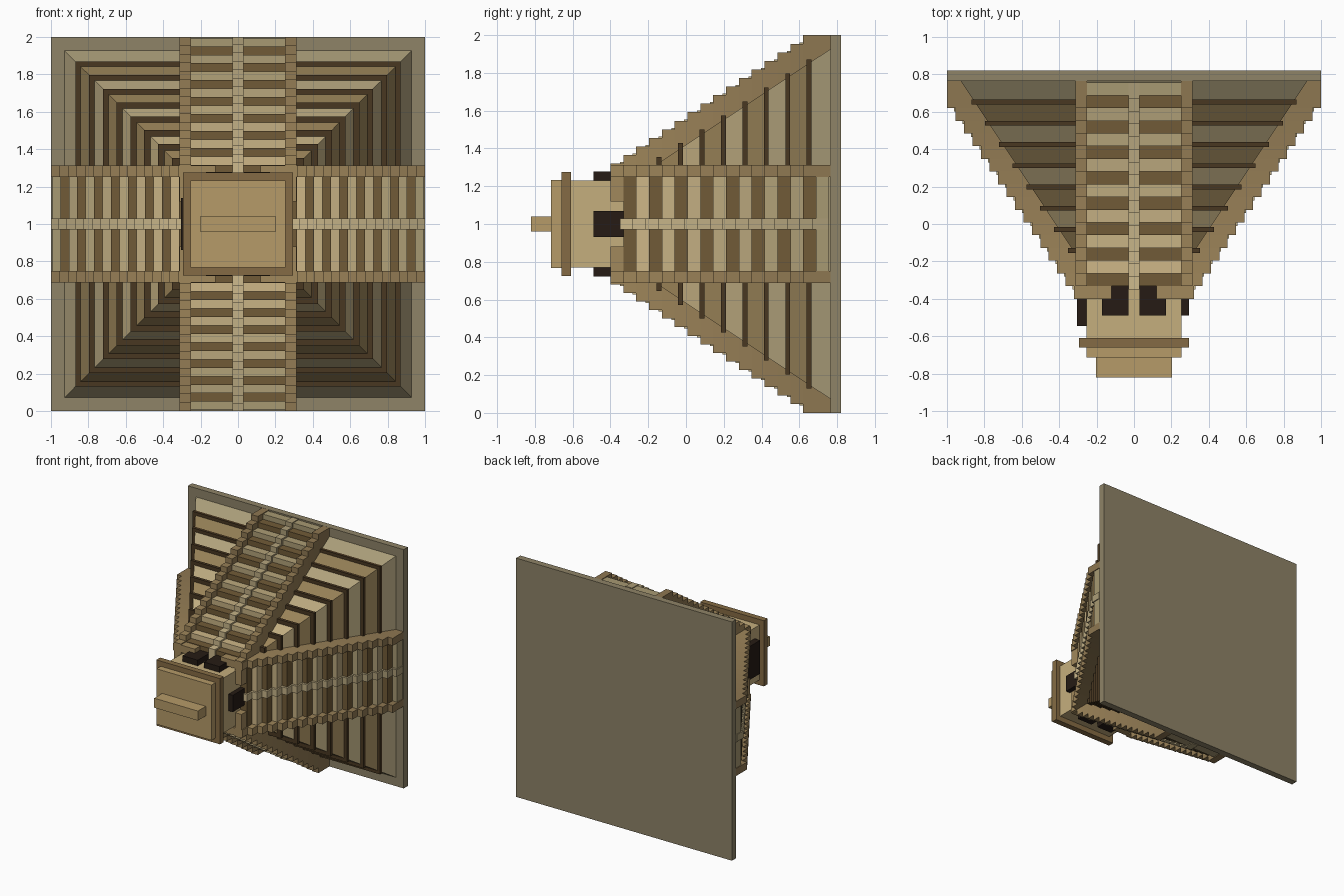
import bpy, bmesh
from math import pi
from mathutils import Matrix, Vector

if "Cube" in bpy.data.objects:
    bpy.data.objects.remove(bpy.data.objects["Cube"])

C = Vector((0, 0, 1))          # pyramid axis runs along -y through z = 1
SLOPE = 0.663


def material(name, rgb):
    m = bpy.data.materials.new(name)
    m.diffuse_color = [(c / 255) ** 2.2 for c in rgb] + [1]
    m.use_nodes = True
    m.node_tree.nodes["Principled BSDF"].inputs["Base Color"].default_value = m.diffuse_color
    return m


def mix(a, b, t):
    return [p + (q - p) * t for p, q in zip(a, b)]


def add_box(bm, x0, x1, y0, y1, z0, z1, turn=0):
    # box in axis-centred coordinates, turned about the pyramid axis
    r = bmesh.ops.create_cube(bm, size=1)
    m = (Matrix.Translation(C) @ Matrix.Rotation(turn, 4, 'Y')
         @ Matrix.Translation(((x0 + x1) / 2, (y0 + y1) / 2, (z0 + z1) / 2))
         @ Matrix.Diagonal((x1 - x0, y1 - y0, z1 - z0, 1)))
    bmesh.ops.transform(bm, matrix=m, verts=r['verts'])


def finish(name, bm, mat):
    me = bpy.data.meshes.new(name)
    bmesh.ops.recalc_face_normals(bm, faces=bm.faces)
    bm.to_mesh(me)
    bm.free()
    me.materials.append(mat)
    ob = bpy.data.objects.new(name, me)
    bpy.context.collection.objects.link(ob)
    return ob


def box(name, mat, *dims):
    bm = bmesh.new()
    add_box(bm, *dims)
    return finish(name, bm, mat)


def frustum(name, mat, y0, r0, y1, r1):
    bm = bmesh.new()
    rings = [[bm.verts.new((sx * r, y, 1 + sz * r))
              for sx, sz in ((-1, -1), (1, -1), (1, 1), (-1, 1))]
             for y, r in ((y0, r0), (y1, r1))]
    for i in range(4):
        j = (i + 1) % 4
        bm.faces.new((rings[0][i], rings[0][j], rings[1][j], rings[1][i]))
    for ring in rings:
        bm.faces.new(ring)
    return finish(name, bm, mat)


plate_mat = material("plate", (141, 130, 103))
band_mat = material("band", (74, 58, 38))
door_mat = material("door", (42, 33, 27))
trim_mat = material("trim", (132, 107, 70))
roof_mat = material("roof", (180, 153, 104))
wall_mat = material("wall", (196, 173, 124))

# base plate
box("base_plate", plate_mat, -1, 1, 0.765, 0.82, -1, 1)

# sloped tiers with dark ledge bands between them
STEP = 0.1135


def core(y):
    return 0.93 - (0.77 - y) * SLOPE


for i in range(9):
    y0 = 0.77 - i * STEP
    y1 = y0 - STEP
    rgb = mix((168, 155, 120), (200, 178, 130), i / 8) if i % 2 == 0 else \
        mix((142, 122, 84), (160, 136, 92), i / 8)
    frustum(f"tier_{i + 1}", material(f"tier_{i + 1}", rgb), y0, core(y0), y1, core(y1))
    if i < 8:
        yb = 0.652 - i * STEP
        r = 0.87 - i * 0.0737
        box(f"ledge_band_{i + 1}", band_mat, -r, r, yb - 0.013, yb + 0.013, -r, r)

# four stairways: side ramps, alternating treads and a raised middle strip
RUN, RISE = 0.068, 0.0453
for i in range(16):
    t = i / 15
    ramp, tread, strip = bmesh.new(), bmesh.new(), bmesh.new()
    yr = -0.4 + RUN * i
    yt = yr + RUN
    hr = 0.32 + RISE * i
    ht = min(0.316 + RISE * i, 0.993)
    yr_end = 0.77 if i == 15 else yr + RUN
    yt_end = min(yt + RUN, 0.77)
    for k in range(4):
        a = k * pi / 2
        for s in (-1, 1):
            x0, x1 = sorted((s * 0.25, s * 0.312))
            add_box(ramp, x0, x1, yr, yr_end, hr - 0.2, hr, a)
        add_box(tread, -0.25, 0.25, yt, yt_end, ht - 0.2, ht, a)
        add_box(strip, -0.03, 0.03, yt - 0.018, yt_end, ht - 0.15, min(ht + 0.012, 1), a)
    finish(f"stair_ramp_{i + 1}", ramp,
           material(f"ramp_{i + 1}", mix((160, 135, 92), (140, 118, 82), t)))
    rgb = (112, 91, 58) if i % 2 == 0 else mix((208, 184, 136), (166, 152, 114), t)
    finish(f"stair_tread_{i + 1}", tread, material(f"tread_{i + 1}", rgb))
    finish(f"stair_strip_{i + 1}", strip,
           material(f"strip_{i + 1}", mix((205, 185, 140), (170, 155, 118), t)))

# temple on the summit
box("temple_wall", wall_mat, -0.255, 0.255, -0.62, -0.2, -0.23, 0.23)
box("temple_cornice", trim_mat, -0.295, 0.295, -0.66, -0.61, -0.275, 0.275)
box("temple_roof", roof_mat, -0.255, 0.255, -0.715, -0.655, -0.232, 0.232)
box("roof_crest", roof_mat, -0.202, 0.202, -0.82, -0.71, -0.04, 0.04)

# doorways: two above, two below, one on the right, a taller one on the left
for s in (-1, 1):
    x0, x1 = sorted((s * 0.03, s * 0.172))
    box("upper_doorway", door_mat, x0, x1, -0.49, -0.32, 0.2, 0.278)
    box("lower_doorway", door_mat, x0, x1, -0.49, -0.32, -0.278, -0.2)
box("right_doorway", door_mat, 0.2, 0.295, -0.49, -0.33, -0.07, 0.07)
box("left_doorway", door_mat, -0.306, -0.2, -0.545, -0.33, -0.14, 0.14)
